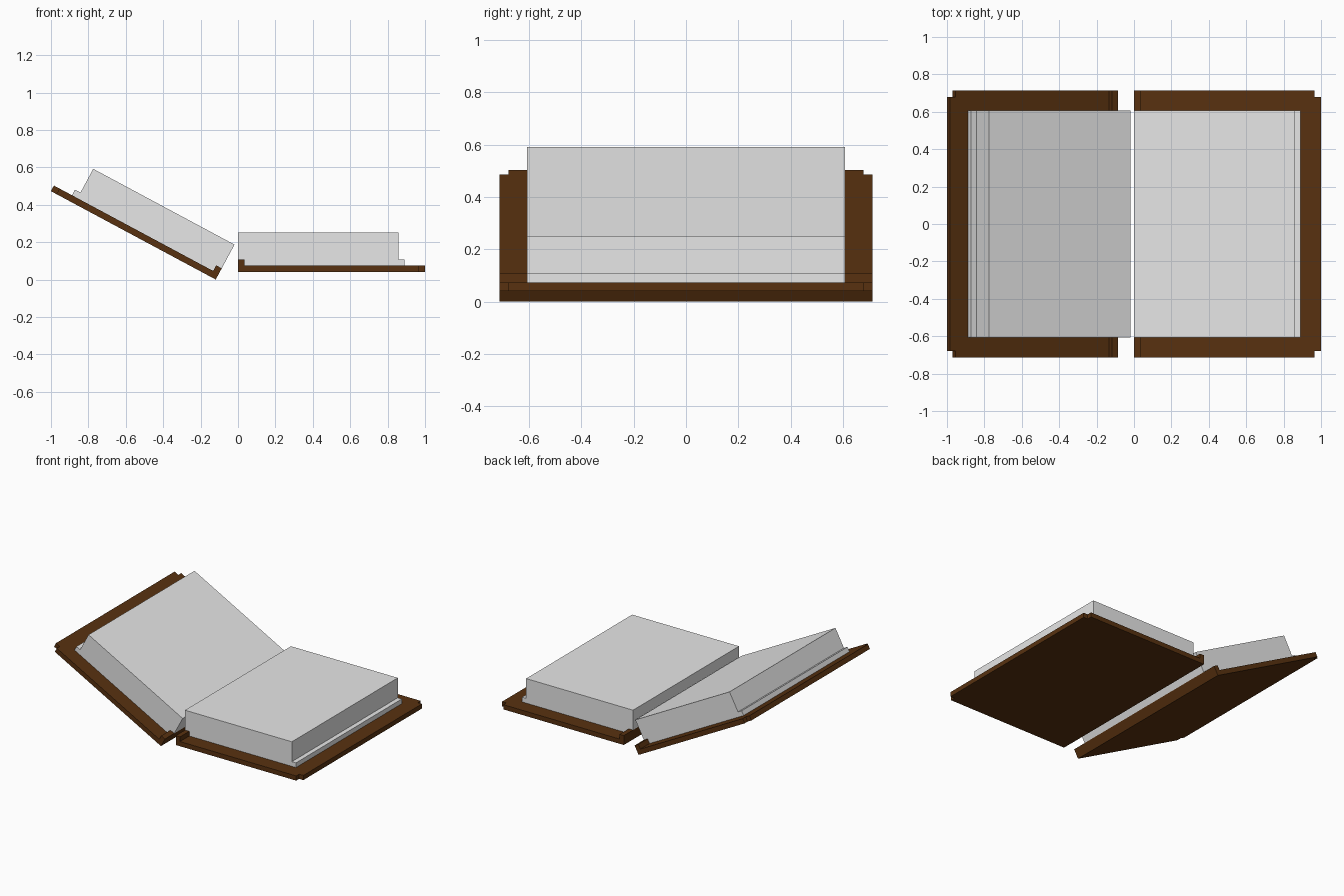
import bpy, bmesh, math
from mathutils import Matrix

if "Cube" in bpy.data.objects:
    bpy.data.objects.remove(bpy.data.objects["Cube"])


def material(name, rgb):
    m = bpy.data.materials.new(name)
    m.diffuse_color = (*rgb, 1)
    m.use_nodes = True
    m.node_tree.nodes["Principled BSDF"].inputs["Base Color"].default_value = m.diffuse_color
    return m


BROWN = material("brown leather", (0.098, 0.031, 0.005))
GREY = material("pale paper", (0.8, 0.8, 0.8))


def prism(name, points, depth, mat, matrix):
    """Extrude a closed outline along its local z, then place it."""
    bm = bmesh.new()
    face = bm.faces.new([bm.verts.new((a, b, 0)) for a, b in points])
    geo = bmesh.ops.extrude_face_region(bm, geom=[face])["geom"]
    bmesh.ops.translate(bm, vec=(0, 0, depth),
                        verts=[v for v in geo if isinstance(v, bmesh.types.BMVert)])
    bmesh.ops.transform(bm, matrix=matrix, verts=bm.verts)
    bmesh.ops.recalc_face_normals(bm, faces=bm.faces)
    mesh = bpy.data.meshes.new(name)
    bm.to_mesh(mesh)
    bm.free()
    mesh.materials.append(mat)
    ob = bpy.data.objects.new(name, mesh)
    bpy.context.collection.objects.link(ob)


W, T = 0.713, 0.034      # cover half height, board thickness / notch size
P = 0.607                # page half height

# cover outline with notched outer corners (x, y)
board = [(0, -W), (1 - T, -W), (1 - T, -W + T), (1, -W + T),
         (1, W - T), (1 - T, W - T), (1 - T, W), (0, W)]
# raised strip along the spine and stepped page block (x, z)
lip = [(0, T), (T, T), (T, 2 * T), (0, 2 * T)]
pages = [(0, 2 * T), (T, 2 * T), (T, T), (0.89, T), (0.89, 2 * T),
         (0.857, 2 * T), (0.857, 0.212), (0, 0.212)]


def upright(half):
    """Stand an (x, z) profile so its extrusion runs along y."""
    return Matrix.Translation((0, half, 0)) @ Matrix.Rotation(math.pi / 2, 4, 'X')


# right half lies flat, left half is mirrored and tilted open
halves = {
    "right": Matrix.Translation((0, 0, 0.04)),
    "left": Matrix.Translation((-0.119, 0, 0)) @ Matrix.Rotation(math.radians(28.2), 4, 'Y')
            @ Matrix.Scale(-1, 4, (1, 0, 0)),
}
for side, m in halves.items():
    prism(side + "_cover", board, T, BROWN, m)
    prism(side + "_spine_lip", lip, 2 * W, BROWN, m @ upright(W))
    prism(side + "_pages", pages, 2 * P, GREY, m @ upright(P))
